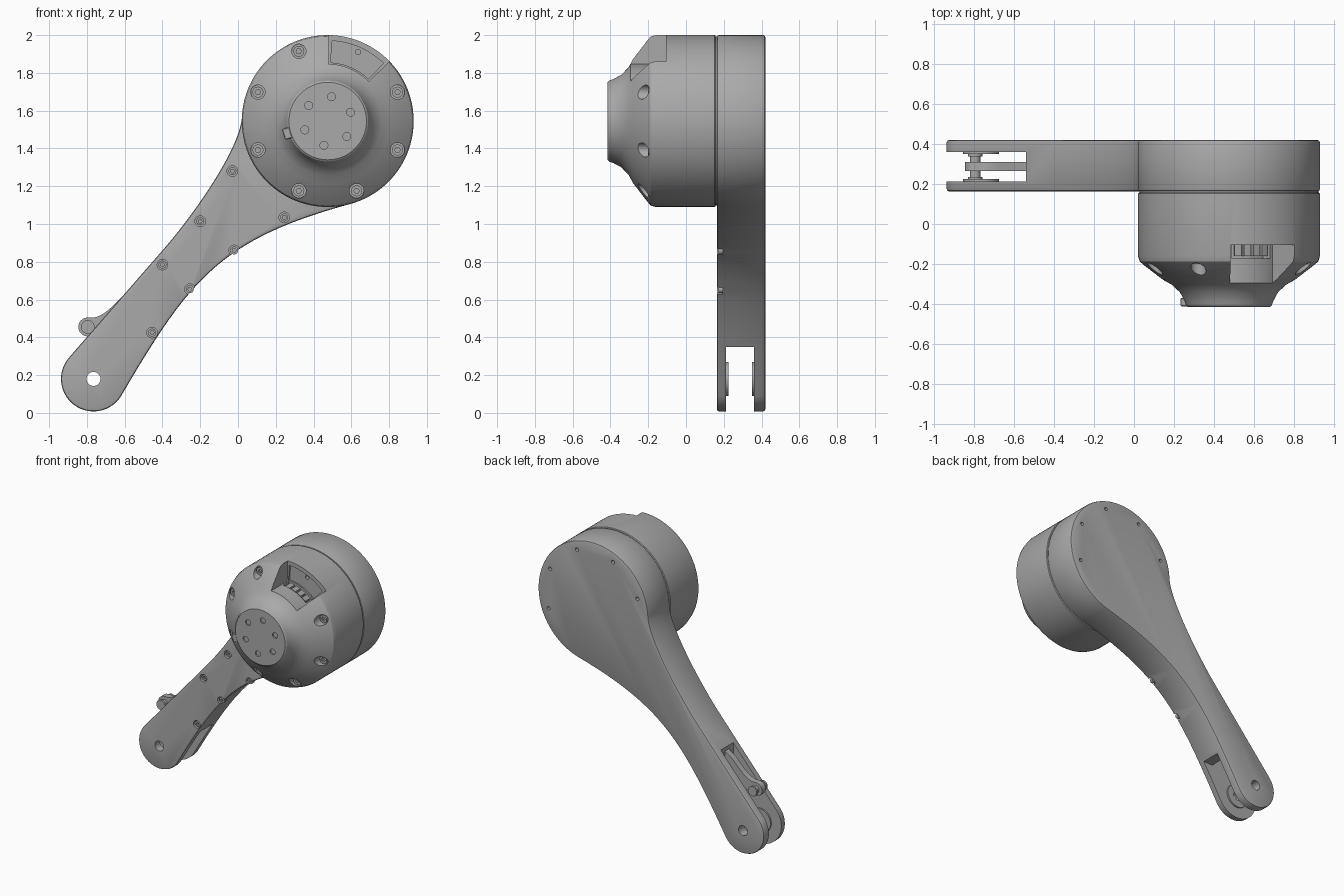
import bpy, bmesh
from math import sin, cos, radians, pi
from mathutils import Vector
from mathutils.geometry import interpolate_bezier

cube = bpy.data.objects.get("Cube")
if cube:
    bpy.data.objects.remove(cube, do_unlink=True)

grey = bpy.data.materials.new("plain_grey")
grey.use_nodes = True
colour = (0.4, 0.4, 0.4, 1)
grey.diffuse_color = colour
grey.node_tree.nodes["Principled BSDF"].inputs["Base Color"].default_value = colour

HUB = (0.475, 1.545)      # motor axis in x, z
PIVOT = (-0.765, 0.18)    # fork axis in x, z
HUB_R, TIP_R = 0.455, 0.172
ARM_FRONT, ARM_BACK = 0.163, 0.42
SLOT_FRONT, SLOT_BACK = 0.213, 0.36


def make(name, bm):
    bmesh.ops.recalc_face_normals(bm, faces=bm.faces)
    mesh = bpy.data.meshes.new(name)
    bm.to_mesh(mesh)
    bm.free()
    mesh.materials.append(grey)
    ob = bpy.data.objects.new(name, mesh)
    bpy.context.collection.objects.link(ob)
    return ob


def polar(c, r, deg):
    return (c[0] + r * cos(radians(deg)), c[1] + r * sin(radians(deg)))


def arc(c, r, a0, a1, n):
    return [polar(c, r, a0 + (a1 - a0) * i / n) for i in range(n + 1)]


def prism(name, outline, y0, y1):
    """Extrude an x-z outline along y."""
    bm = bmesh.new()
    face = bm.faces.new([bm.verts.new((x, y0, z)) for x, z in outline])
    ext = bmesh.ops.extrude_face_region(bm, geom=[face])["geom"]
    verts = [v for v in ext if isinstance(v, bmesh.types.BMVert)]
    bmesh.ops.translate(bm, verts=verts, vec=(0, y1 - y0, 0))
    return make(name, bm)


def rod(name, c, r, y0, y1, n=24):
    return prism(name, arc(c, r, 0, 360 - 360 / n, n - 1), y0, y1)


def sector(name, r0, r1, a0, a1, y0, y1):
    return prism(name, arc(HUB, r0, a0, a1, 16) + arc(HUB, r1, a1, a0, 16), y0, y1)


def lathe(name, c, profile, n=96, ring=False):
    """Turn an (r, y) profile about a y axis."""
    bm = bmesh.new()
    loops = [[bm.verts.new((c[0] + r * cos(2 * pi * i / n), y, c[1] + r * sin(2 * pi * i / n)))
              for i in range(n)] for r, y in profile]
    pairs = list(zip(loops, loops[1:]))
    if ring:
        pairs.append((loops[-1], loops[0]))
    else:
        bm.faces.new(loops[0])
        bm.faces.new(loops[-1])
    for a, b in pairs:
        for i in range(n):
            j = (i + 1) % n
            bm.faces.new((a[i], a[j], b[j], b[i]))
    return make(name, bm)


def select(ob):
    bpy.ops.object.select_all(action='DESELECT')
    ob.select_set(True)
    bpy.context.view_layer.objects.active = ob


def cut(ob, cutters):
    select(ob)
    for c in cutters:
        mod = ob.modifiers.new("cut", 'BOOLEAN')
        mod.operation, mod.solver, mod.object = 'DIFFERENCE', 'EXACT', c
        bpy.ops.object.modifier_apply(modifier=mod.name)
        bpy.data.objects.remove(c, do_unlink=True)


def smooth(ob):
    select(ob)
    bpy.ops.object.shade_smooth_by_angle(angle=radians(28))


def soften(ob, width, segments=2):
    select(ob)
    mod = ob.modifiers.new("soft", 'BEVEL')
    mod.width, mod.segments, mod.angle_limit = width, segments, radians(40)
    bpy.ops.object.modifier_apply(modifier=mod.name)


def bezier(*pts, n=24):
    a, b, c, d = [Vector((x, z, 0)) for x, z in pts]
    return [(p.x, p.y) for p in interpolate_bezier(a, b, c, d, n)]


def screw(name, c, r, y, height):
    """Round head with a hexagonal socket, facing the front."""
    head = rod(name, c, r, y - height, y + 0.004)
    cut(head, [rod("socket", c, r * 0.5, y - height - 0.01, y - height * 0.3, 6)])
    smooth(head)


# Arm plate: round head and tip joined by sweeping flanks
outline = arc(HUB, HUB_R, -72, 177, 72)
outline += bezier(polar(HUB, HUB_R, 178.5), (0.0, 1.38), (-0.25, 1.03), (-0.4, 0.86))
outline += arc(PIVOT, TIP_R, 139, 326, 40)
outline += bezier(polar(PIVOT, TIP_R, 328), (-0.26, 0.70), (-0.1, 0.92), polar(HUB, HUB_R, -73.5))
arm = prism("arm", outline, ARM_FRONT, ARM_BACK)
soften(arm, 0.012)

# Fork slot, pivot hole, screw pockets and rear holes
slot = [(-1.2, -0.2), (-0.3, -0.2), (-0.3, 0.35), (-0.54, 0.35), (-0.54, 0.9), (-1.2, 0.9)]
arm_screws = [(-0.03, 1.28), (0.245, 1.035), (-0.2, 1.015), (-0.02, 0.86),
              (-0.4, 0.785), (-0.255, 0.655), (-0.455, 0.425)]
cutters = [prism("slot", slot, SLOT_FRONT, SLOT_BACK), rod("bore", PIVOT, 0.037, 0, 0.6, 32)]
cutters += [rod("pocket", p, 0.028, 0, ARM_FRONT + 0.03) for p in arm_screws]
cutters += [rod("rear_hole", polar(HUB, 0.39, -20 + 45 * k), 0.013, ARM_BACK - 0.03, 0.6, 16)
            for k in range(5)]
cut(arm, cutters)
smooth(arm)
for i, p in enumerate(arm_screws):
    screw(f"arm_screw_{i + 1}", p, 0.021, ARM_FRONT + 0.03, 0.02)

# Pivot washers inside the fork
for side, y0, y1 in (("front", SLOT_FRONT - 0.002, 0.224), ("back", 0.349, SLOT_BACK + 0.002)):
    smooth(lathe(f"{side}_washer", PIVOT, [(0.037, y0), (0.09, y0), (0.09, y1), (0.037, y1)], 48, True))

# Link lever with its cross pin
PIN = (-0.795, 0.455)
lever = arc(PIN, 0.05, 85, 290, 20) + [(-0.70, 0.44), (-0.5, 0.56), (-0.5, 0.70)]
lever += bezier((-0.6, 0.63), (-0.66, 0.57), (-0.70, 0.52), (-0.76, 0.505), n=10)
smooth(prism("link_lever", lever, 0.265, 0.31))
smooth(rod("link_pin", PIN, 0.026, 0.222, 0.352))
for side, y in (("front", 0.222), ("back", 0.338)):
    smooth(rod(f"{side}_pin_head", PIN, 0.036, y, y + 0.014))

# Thin spacer between arm and motor
smooth(rod("seam_spacer", HUB, HUB_R - 0.008, 0.145, ARM_FRONT + 0.002, 96))

# Motor housing: drum, cone and output neck
motor = lathe("motor_housing", HUB, [
    (0.45, 0.157), (HUB_R, 0.152), (HUB_R, -0.16), (0.447, -0.187), (0.425, -0.206),
    (0.33, -0.279), (0.285, -0.304), (0.245, -0.342), (0.222, -0.385), (0.214, -0.408), (0.205, -0.415)])
bolts = [polar(HUB, 0.4, 22.5 + 45 * k) for k in range(8) if k != 1]
cutters = [rod("bolt_pocket", p, 0.038, -0.6, -0.18) for p in bolts]
cutters += [sector("notch", 0.302, 0.6, 44, 89, -0.6, -0.105),
            sector("floor_recess", 0.31, 0.425, 46, 87, -0.2, -0.09),
            sector("port_recess", 0.25, 0.36, 47, 87, -0.172, -0.1),
            rod("notch_hole", (0.635, 1.91), 0.014, -0.2, -0.06, 16)]
cutters += [rod("face_hole", polar(HUB, 0.13, 21 + 60 * k), 0.021, -0.6, -0.405)
            for k in range(6)]
cut(motor, cutters)
smooth(motor)
for i, p in enumerate(bolts):
    screw(f"housing_bolt_{i + 1}", p, 0.029, -0.18, 0.02)

# Connector blocks in the notch
for k in range(4):
    a = 49 + 9.5 * k
    smooth(sector(f"connector_{k + 1}", 0.245, 0.295, a, a + 7, -0.16, -0.085))

# Index key on the output neck
key = [polar(polar(HUB, r, 197), s * 0.03, 107) for r, s in ((0.17, -1), (0.245, -1), (0.245, 1), (0.17, 1))]
soften(prism("index_key", key, -0.412, -0.37), 0.004, 1)
